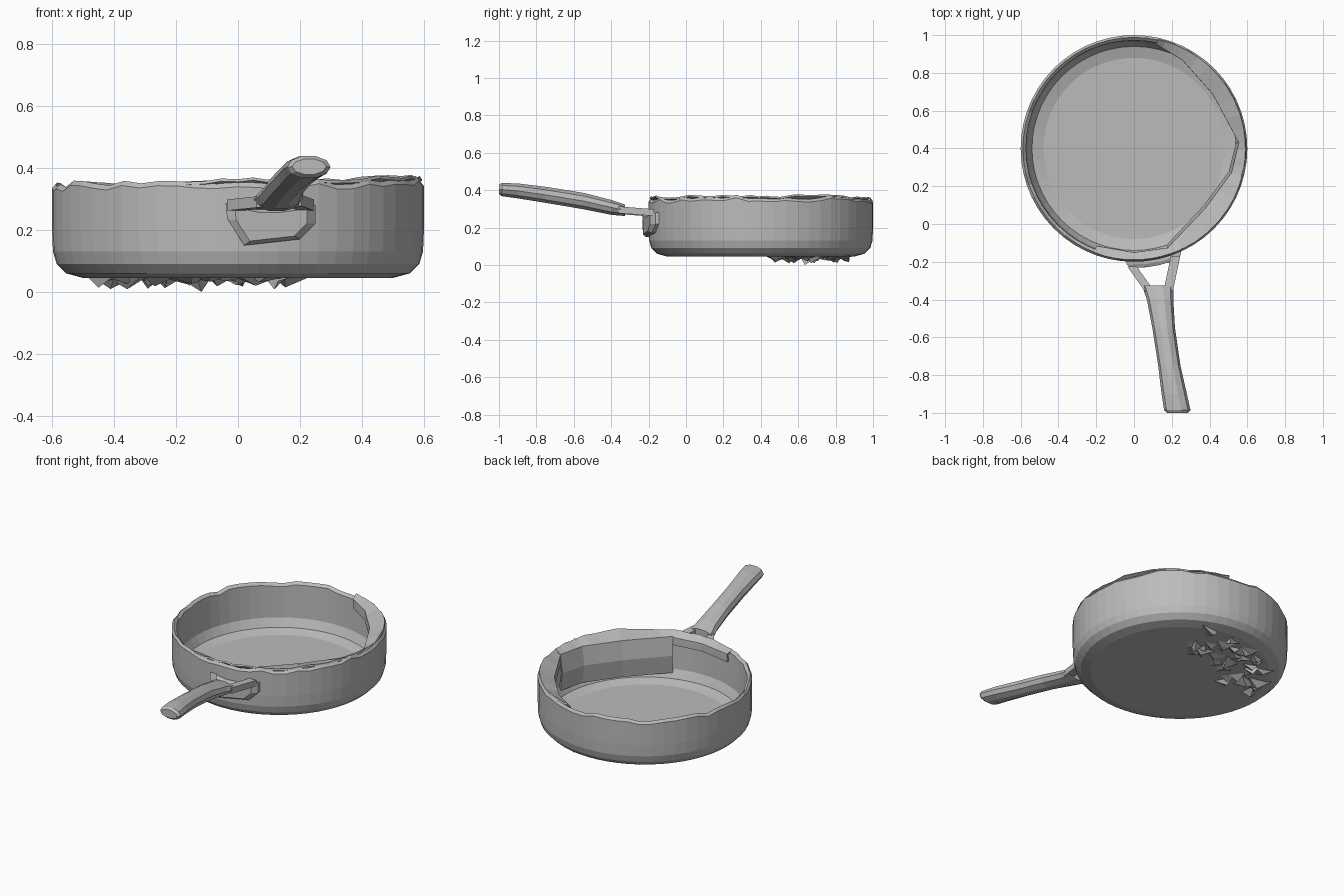
import bpy, bmesh, math, random
from mathutils import Vector

random.seed(4)
if "Cube" in bpy.data.objects:
    bpy.data.objects.remove(bpy.data.objects["Cube"])

GREY = (0.5, 0.5, 0.5, 1)
metal = bpy.data.materials.new("plain grey")
metal.use_nodes = True
metal.diffuse_color = GREY
metal.node_tree.nodes["Principled BSDF"].inputs["Base Color"].default_value = GREY

CY = 0.4      # pan centre along y
SEG = 56


def finish(bm, name, recalc=True):
    if recalc:
        bmesh.ops.recalc_face_normals(bm, faces=bm.faces)
    mesh = bpy.data.meshes.new(name)
    bm.to_mesh(mesh)
    bm.free()
    mesh.materials.append(metal)
    obj = bpy.data.objects.new(name, mesh)
    bpy.context.collection.objects.link(obj)
    return obj


def bridge(bm, a, b, closed=True):
    n = len(a)
    for i in range(n if closed else n - 1):
        j = (i + 1) % n
        bm.faces.new((a[i], a[j], b[j], b[i]))


def loft(name, rings):
    """Skin closed rings of points and cap both ends."""
    bm = bmesh.new()
    loops = [[bm.verts.new(p) for p in ring] for ring in rings]
    for a, b in zip(loops, loops[1:]):
        bridge(bm, a, b)
    bm.faces.new(loops[0])
    bm.faces.new(loops[-1])
    return finish(bm, name)


def rim_height(x):
    return 0.35 + 0.018 * max(x, -0.2)


# Pan body: lathed shell with an uneven, worn rim
profile = [(0.50, 0.045), (0.555, 0.06), (0.585, 0.09), (0.597, 0.13), (0.6, 0.2),
           (0.6, 0.335), (0.588, 0.35), (0.572, 0.335), (0.565, 0.14),
           (0.54, 0.09), (0.48, 0.072)]
jitter = [random.uniform(-0.01, 0.014) for _ in range(SEG)]
rings = []
for r, z in profile:
    ring = []
    for i in range(SEG):
        a = 2 * math.pi * i / SEG
        x, y = r * math.cos(a), CY + r * math.sin(a)
        dz = rim_height(x) - 0.35 + jitter[i] if z > 0.3 else 0
        ring.append((x, y, z + dz))
    rings.append(ring)
loft("pan_body", rings)


# Folded inner lip: ledge from the rim to a wall standing off the side
def lip(name, path, low, inner_top, bulge):
    pts = []
    for p, q in zip(path, path[1:]):
        for k in range(4):
            pts.append(Vector(p).lerp(Vector(q), k / 4))
    pts.append(Vector(path[-1]))
    bm = bmesh.new()
    rows = [[], [], [], []]
    for p in pts:
        d = (p - Vector((0, CY))).normalized()
        outer = Vector((0, CY)) + d * 0.592
        top = rim_height(p.x) + random.uniform(0, 0.015)
        inner = p - d * bulge
        for row, (xy, z) in zip(rows, [(outer, top), (p, inner_top),
                                       (inner, (inner_top + low) / 2), (p, low)]):
            row.append(bm.verts.new((xy.x, xy.y, z)))
    for a, b in zip(rows, rows[1:]):
        bridge(bm, a, b, closed=False)
    obj = finish(bm, name)
    mod = obj.modifiers.new("thickness", "SOLIDIFY")
    mod.thickness = 0.01
    mod.offset = 0


lip("front_inner_lip", [(0.56, 0.43), (0.52, 0.27), (0.38, 0.08), (0.18, -0.13)], 0.12, 0.34, 0.015)
lip("back_inner_lip", [(0.12, 0.955), (0.26, 0.87), (0.42, 0.69), (0.56, 0.43)], 0.28, 0.335, 0.0)
lip("near_inner_lip", [(0.18, -0.13), (0.0, -0.155), (-0.2, -0.12)], 0.29, 0.335, 0.0)

# Handle: oval sections (y, centre x, centre z, half width, half height)
sections = [(-0.325, 0.125, 0.292, 0.083, 0.032), (-0.40, 0.138, 0.308, 0.070, 0.042),
            (-0.55, 0.157, 0.342, 0.060, 0.046), (-0.75, 0.187, 0.375, 0.059, 0.045),
            (-0.90, 0.213, 0.396, 0.067, 0.042), (-0.985, 0.229, 0.403, 0.070, 0.037),
            (-1.0, 0.230, 0.404, 0.055, 0.026)]
oval = [(math.cos(2 * math.pi * k / 10), math.sin(2 * math.pi * k / 10)) for k in range(10)]
loft("handle", [[(cx + w * c, y, cz + h * s) for c, s in oval] for y, cx, cz, w, h in sections])


# Two flat struts joining handle and bracket
def strut(name, start, end, w, h):
    ends = []
    for x, y, z in (start, end):
        ends.append([(x - w, y, z - h), (x + w, y, z - h), (x + w, y, z + h), (x - w, y, z + h)])
    loft(name, ends)


strut("strut_right", (0.085, -0.36, 0.29), (-0.01, -0.225, 0.28), 0.025, 0.018)
strut("strut_left", (0.18, -0.36, 0.295), (0.22, -0.17, 0.28), 0.025, 0.018)

# Mounting bracket on the pan wall
outline = [(-0.035, 0.235), (0.02, 0.15), (0.20, 0.17), (0.25, 0.22), (0.25, 0.28),
           (0.14, 0.265), (0.06, 0.265), (-0.04, 0.285)]


def bracket_ring(scale, out):
    ring = []
    for x, z in outline:
        x, z = 0.11 + (x - 0.11) * scale, 0.22 + (z - 0.22) * scale
        ring.append((x, CY - math.sqrt((0.59 + out) ** 2 - x * x), z))
    return ring


loft("handle_bracket", [bracket_ring(1, 0), bracket_ring(1, 0.025), bracket_ring(0.8, 0.042)])

# Crumpled shards along an arc beneath the base
bm = bmesh.new()
for i in range(34):
    t = i / 33
    a = math.radians(62 + 108 * t) + random.uniform(-0.05, 0.05)
    r = random.uniform(0.22, 0.47)
    c = Vector((r * math.cos(a), CY + r * math.sin(a), 0.05))
    spin = random.uniform(0, math.pi)
    size = random.uniform(0.035, 0.075)
    base = []
    for k in range(3):
        b = spin + k * 2 * math.pi / 3
        stretch = 1.0 if k else 1.5
        base.append(bm.verts.new(c + Vector((math.cos(b), math.sin(b), 0)) * size * stretch))
    depth = 0.05 if i == 17 else random.uniform(0.015, 0.042)
    tip = bm.verts.new(c + Vector((random.uniform(-0.03, 0.03), random.uniform(-0.03, 0.03), -depth)))
    bm.faces.new(base)
    for k in range(3):
        bm.faces.new((base[k], base[(k + 1) % 3], tip))
finish(bm, "base_shards")
